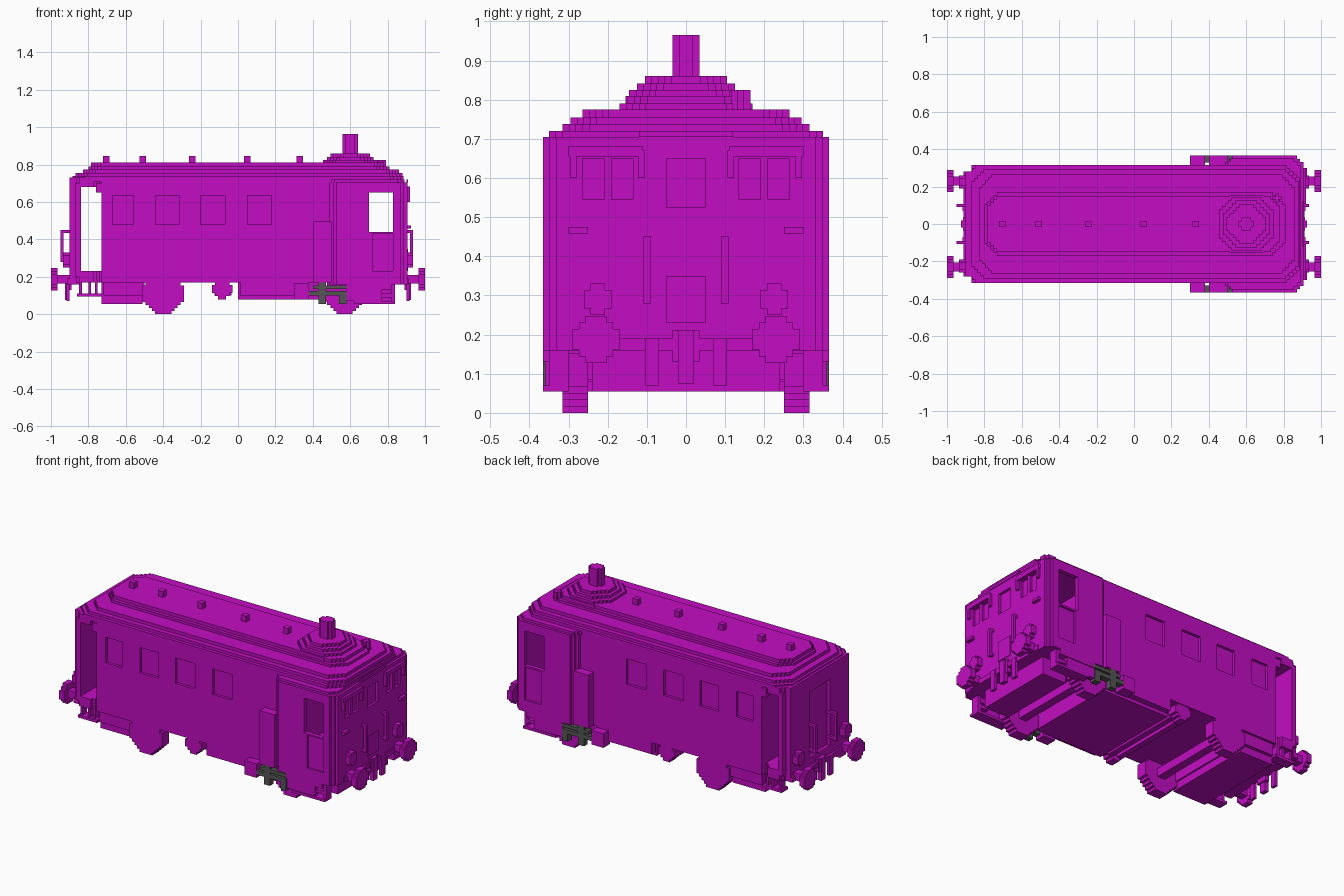
import bpy, bmesh

cube = bpy.data.objects.get("Cube")
if cube:
    bpy.data.objects.remove(cube)

STEP = 1 / 60  # size of one block in the stepped outlines


def make_material(name, colour):
    mat = bpy.data.materials.new(name)
    mat.use_nodes = True
    mat.diffuse_color = colour
    mat.node_tree.nodes["Principled BSDF"].inputs["Base Color"].default_value = colour
    return mat


magenta = make_material("magenta paint", (.54, .004, .54, 1))
grey = make_material("dark grey metal", (.09, .09, .09, 1))


def outline(u0, u1, v0, v1, notch):
    """Rectangle whose corners are cut by a staircase of notch blocks."""
    cu, cv, hu, hv = (u0 + u1) / 2, (v0 + v1) / 2, (u1 - u0) / 2, (v1 - v0) / 2
    corner = [(hu, hv - notch * STEP)]
    for i in range(notch):
        u = hu - (i + 1) * STEP
        corner += [(u, hv - (notch - i) * STEP), (u, hv - (notch - i - 1) * STEP)]
    ring = list(corner)
    ring += [(-u, v) for u, v in reversed(corner)]
    ring += [(-u, -v) for u, v in corner]
    ring += [(u, -v) for u, v in reversed(corner)]
    return [(cu + u, cv + v) for u, v in ring]


def add_prism(bm, x, y, z, notch=0, axis="z"):
    """Add a stepped prism filling the x, y, z ranges, extruded along axis."""
    a, b, c = {"z": (x, y, z), "x": (y, z, x), "y": (z, x, y)}[axis]
    turn = {"z": lambda u, v, w: (u, v, w),
            "x": lambda u, v, w: (w, u, v),
            "y": lambda u, v, w: (v, w, u)}[axis]
    ring = outline(*a, *b, notch)
    low = [bm.verts.new(turn(u, v, c[0])) for u, v in ring]
    high = [bm.verts.new(turn(u, v, c[1])) for u, v in ring]
    bm.faces.new(low[::-1])
    bm.faces.new(high)
    for i in range(len(ring)):
        j = (i + 1) % len(ring)
        bm.faces.new((low[i], low[j], high[j], high[i]))


def finish(name, bm, mat=magenta):
    mesh = bpy.data.meshes.new(name)
    bm.to_mesh(mesh)
    bm.free()
    mesh.materials.append(mat)
    obj = bpy.data.objects.new(name, mesh)
    bpy.context.collection.objects.link(obj)
    return obj


def part(name, x, y, z, notch=0, axis="z", mat=magenta):
    bm = bmesh.new()
    add_prism(bm, x, y, z, notch, axis)
    return finish(name, bm, mat)


def mid(half):
    return (-half, half)


def sided(low, high, side):
    return (low, high) if side > 0 else (-high, -low)


def pair(name, x, y, z, **options):
    """The same part on both long sides."""
    for side, word in ((1, "back"), (-1, "front")):
        part(f"{word}_{name}", x, sided(*y, side), z, **options)


def carve(obj, boxes):
    """Cut a set of separate boxes out of an object."""
    bm = bmesh.new()
    for box in boxes:
        add_prism(bm, *box)
    cutter = finish("cutter", bm)
    cutter.hide_render = True
    mod = obj.modifiers.new("openings", "BOOLEAN")
    mod.operation, mod.solver, mod.object = "DIFFERENCE", "EXACT", cutter
    graph = bpy.context.evaluated_depsgraph_get()
    carved = bpy.data.meshes.new_from_object(obj.evaluated_get(graph))
    obj.modifiers.clear()
    obj.data = carved
    bpy.data.objects.remove(cutter)


# Passenger saloon with recessed windows
saloon = part("saloon", (-.73, .5), mid(.315), (.17, .73))
windows = ((-.67, -.56), (-.44, -.315), (-.2, -.07), (.05, .18))
carve(saloon, [(x, sided(.299, .4, s), (.48, .635)) for x in windows for s in (1, -1)])

# Open rear platform and its end wall
part("platform_floor", (-.9, -.72), mid(.315), (.17, .23), notch=3)
part("platform_lintel", (-.9, -.72), mid(.315), (.68, .73), notch=3)
end_wall = part("platform_end_wall", (-.9, -.84), mid(.28), (.17, .73))
carve(end_wall, [((-.95, -.88), mid(.1), (.24, .64))])
pair("platform_post", (-.87, -.84), (.27, .315), (.2, .7))
pair("platform_bracket", (-.76, -.72), (.28, .315), (.65, .7))

# Hollow driving cab, wider than the saloon
cab = part("cab", (.49, .905), mid(.365), (.16, .705), notch=2)
carve(cab, [((.55, .85), mid(.34), (.25, .68))])
openings = [((.7, .83), mid(.5), (.44, .65))]
openings += [((.72, .83), sided(.352, .4, s), (.23, .43)) for s in (1, -1)]
carve(cab, openings)
panes = [((.89, .95), mid(.05), (.525, .65))]
for s in (1, -1):
    panes += [((.89, .95), sided(a, b, s), (.545, .65)) for a, b in ((.135, .19), (.21, .265))]
carve(cab, panes)
part("cab_shoulder", (.4, .5), mid(.365), (.17, .495))
part("cab_cornice", (.48, .89), mid(.35), (.7, .72), notch=2)

# Stepped roof
roof = ((-.885, .885, .315, .738, 4), (-.87, .88, .295, .755, 4), (-.83, .86, .265, .775, 4),
        (-.8, .81, .17, .79, 4), (-.785, .78, .15, .81, 3))
for i, (x0, x1, half, top, notch) in enumerate(roof):
    part(f"roof_layer_{i + 1}", (x0, x1), mid(half), (top - .03, top), notch)
for i, x in enumerate((-.705, -.51, -.245, .05, .33)):
    part(f"roof_vent_{i + 1}", (x - .017, x + .017), mid(.017), (.8, .845))

# Dome, chimney and whistle
for i, (r, top) in enumerate(((.155, .81), (.145, .825), (.125, .842), (.105, .86))):
    part(f"dome_layer_{i + 1}", (.6 - r, .6 + r), mid(r), (.77, top), notch=4)
part("chimney", (.558, .642), mid(.034), (.85, .965), notch=1)
part("whistle", (.74, .79), (.115, .165), (.77, .825), notch=1)

# Wheels and axles
for word, x in (("rear", -.4), ("leading", .57)):
    pair(f"{word}_wheel", (x - .11, x + .11), (.25, .315), (0, .22), notch=4, axis="y")
    part(f"{word}_axle", (x - .025, x + .025), mid(.26), (.085, .135), axis="y")

# Underframe boxes
part("rear_tank", (-.73, -.51), mid(.28), (.055, .18))
part("rear_tank_flange", (-.72, -.5), mid(.3), (.1, .18))
pair("brake_drum", (-.14, -.03), (.25, .31), (.08, .19), notch=2, axis="y")
for x in (-.125, -.07):
    part("brake_cross_bar", (x, x + .035), mid(.26), (.1, .13))
part("centre_tank", (0, .45), mid(.28), (.08, .18))
pair("centre_tank_cover", (.01, .38), (.27, .315), (.1, .18))
pair("footboard", (.3, .38), (.3, .365), (.08, .165))
part("leading_tank", (.68, .84), mid(.24), (.055, .18))

# Cab steps
pair("cab_step", (.62, .84), (.3, .365), (.055, .07))
pair("cab_step_riser", (.58, .77), (.33, .36), (.07, .13))
pair("cab_upper_step", (.58, .82), (.31, .365), (.13, .165))
pair("cab_step_hanger", (.77, .83), (.3, .35), (.09, .11))
pair("cab_step_post", (.82, .84), (.3, .35), (.06, .17))

# Grey spring gear beside the leading wheels
for name, x, z in (("spring_hanger", (.43, .47), (.055, .175)),
                   ("spring_leaf", (.38, .58), (.1, .125)),
                   ("spring_top", (.4, .61), (.135, .155)),
                   ("axle_guard", (.54, .58), (.055, .12))):
    pair(name, x, (.33, .365), z, mat=grey)

# Rear steps
pair("rear_step", (-.86, -.73), (.25, .31), (.095, .112))
for x in (-.85, -.8, -.765):
    pair("rear_step_post", (x, x + .015), (.26, .3), (.11, .18))

# Fittings repeated on both ends
for end, word in ((1, "leading"), (-1, "rear")):
    part(f"{word}_sill", sided(.85, .912, end), mid(.28), (.16, .19))
    part(f"{word}_coupling", sided(.9, .925, end), mid(.02), (.075, .21))
    part(f"{word}_coupling_plate", sided(.89, .915, end), mid(.035), (.13, .21))
    pair(f"{word}_buffer_shaft", sided(.88, .97, end), (.207, .253), (.165, .21), axis="x")
    pair(f"{word}_buffer_disc", sided(.966, 1, end), (.17, .29), (.127, .247), notch=2, axis="x")
    pair(f"{word}_lamp", sided(.89, .935, end), (.19, .26), (.25, .33), notch=1, axis="x")
    pair(f"{word}_hose", sided(.9, .917, end), (.07, .105), (.07, .19))
    reach = .935 if end > 0 else .948
    pair(f"{word}_handrail", sided(reach - .015, reach, end), (.09, .108), (.28, .45))
    for z in (.285, .435):
        pair(f"{word}_handrail_mount", sided(.88, reach, end), (.09, .108), (z, z + .015))

# Cab face trim
part("face_plate", (.9, .91), mid(.05), (.23, .35))
part("face_rail", (.9, .91), mid(.12), (.705, .72))
pair("window_hood", (.9, .92), (.11, .3), (.655, .682))
for y in (.106, .28):
    pair("window_hood_end", (.9, .92), (y, y + .016), (.6, .67))
pair("lamp_bracket", (.89, .925), (.25, .3), (.458, .475))
